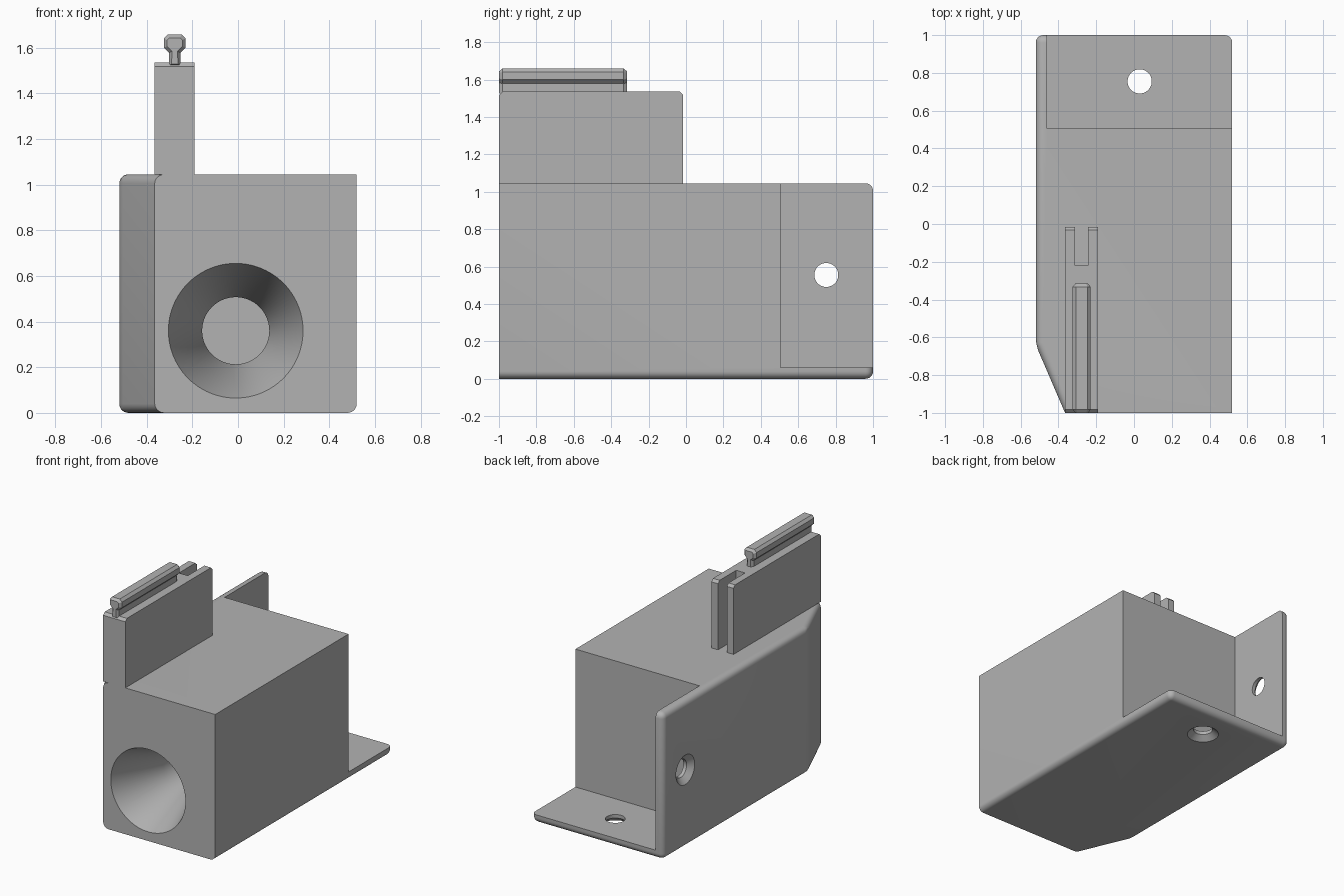
import bpy, bmesh, math
from mathutils import Matrix, Vector

if "Cube" in bpy.data.objects:
    bpy.data.objects.remove(bpy.data.objects["Cube"], do_unlink=True)

GREY = (0.45, 0.45, 0.45, 1)
grey = bpy.data.materials.new("plain_grey")
grey.use_nodes = True
grey.diffuse_color = GREY
grey.node_tree.nodes["Principled BSDF"].inputs["Base Color"].default_value = GREY


def finish(name, bm):
    bmesh.ops.recalc_face_normals(bm, faces=bm.faces)
    mesh = bpy.data.meshes.new(name)
    bm.to_mesh(mesh)
    bm.free()
    mesh.materials.append(grey)
    ob = bpy.data.objects.new(name, mesh)
    bpy.context.collection.objects.link(ob)
    return ob


def prism(outline, to_3d, start, end):
    """Extrude a 2D outline between two levels along the remaining axis."""
    bm = bmesh.new()
    a, b = [[bm.verts.new(to_3d(p, q, t)) for p, q in outline] for t in (start, end)]
    n = len(outline)
    bm.faces.new(a)
    bm.faces.new(b)
    for i in range(n):
        j = (i + 1) % n
        bm.faces.new((a[i], a[j], b[j], b[i]))
    bmesh.ops.recalc_face_normals(bm, faces=bm.faces)
    return bm


def box(name, x0, x1, y0, y1, z0, z1):
    return finish(name, prism([(x0, y0), (x1, y0), (x1, y1), (x0, y1)],
                              lambda p, q, t: (p, q, t), z0, z1))


def lathe(name, profile, origin, axis, sides=64):
    """Solid of revolution from (radius, depth) pairs along an axis."""
    bm = bmesh.new()
    turn = Vector((0, 0, 1)).rotation_difference(Vector(axis)).to_matrix().to_4x4()
    place = Matrix.Translation(origin) @ turn
    rings = []
    for r, h in profile:
        angles = [math.tau * i / sides for i in range(sides)]
        rings.append([bm.verts.new(place @ Vector((r * math.cos(a), r * math.sin(a), h)))
                      for a in angles])
    for a, b in zip(rings, rings[1:]):
        for i in range(sides):
            j = (i + 1) % sides
            bm.faces.new((a[i], a[j], b[j], b[i]))
    bm.faces.new(rings[0])
    bm.faces.new(rings[-1])
    return finish(name, bm)


def cut(target, cutter):
    mod = target.modifiers.new("cut", "BOOLEAN")
    mod.operation = "DIFFERENCE"
    mod.solver = "EXACT"
    mod.object = cutter
    bpy.context.view_layer.objects.active = target
    bpy.ops.object.modifier_apply(modifier=mod.name)
    bpy.data.objects.remove(cutter, do_unlink=True)


def smooth(ob):
    bpy.ops.object.select_all(action="DESELECT")
    ob.select_set(True)
    bpy.context.view_layer.objects.active = ob
    bpy.ops.object.shade_smooth_by_angle(angle=math.radians(25))


# Main block: slanted front corner, rounded along the bottom, back and slanted side
HALF, TOP, SLANT_X = 0.52, 1.045, -0.365
bm = prism([(SLANT_X, -1), (HALF, -1), (HALF, 1), (-HALF, 1), (-HALF, -0.64)],
           lambda p, q, t: (p, q, t), 0, TOP)


def is_rounded(edge):
    a, b = (v.co for v in edge.verts)
    mid = (a + b) / 2
    if mid.y < -0.99:
        return False
    return not (mid.z > TOP - 0.01 and mid.x > HALF - 0.01)


bmesh.ops.bevel(bm, geom=[e for e in bm.edges if is_rounded(e)], offset=0.04,
                offset_type="OFFSET", segments=6, profile=0.5, affect="EDGES",
                clamp_overlap=True)
body = finish("body", bm)

# Back recess leaves a thin side flange and a thin bottom flange
cut(body, box("recess_cutter", -0.46, 1, 0.505, 1.5, 0.06, 1.5))

# Funnel opening leading into a blind bore
cut(body, lathe("funnel_cutter", [(0.303, -0.02), (0.295, 0), (0.147, 0.38), (0.147, 1.3)],
                (-0.01, -1, 0.36), (0, 1, 0), 96))

# Countersunk screw holes in both flanges
screw = [(0.105, -0.02), (0.105, 0), (0.064, 0.035), (0.064, 0.1)]
cut(body, lathe("side_hole_cutter", screw, (-HALF, 0.75, 0.555), (1, 0, 0)))
cut(body, lathe("bottom_hole_cutter", screw, (0.03, 0.755, 0), (0, 0, 1)))
smooth(body)

# Upright fin with chamfered top ends and an open slot at its back
FIN_TOP, C = 1.535, 0.018
fin = finish("fin", prism(
    [(-1, TOP), (-0.015, TOP), (-0.015, FIN_TOP - C), (-0.015 - C, FIN_TOP),
     (-1 + C, FIN_TOP), (-1, FIN_TOP - C)],
    lambda p, q, t: (t, p, q), SLANT_X, -0.19))
cut(fin, box("slot_cutter", -0.313, -0.243, -0.22, 0.2, TOP - 0.1, 1.7))

# Rail on the fin: narrow stem with a faceted head, chamfered at both ends
MID = -0.277
half = [(0.026, FIN_TOP - C), (0.026, 1.578), (0.048, 1.6), (0.048, 1.64), (0.03, 1.658)]
outline = [(MID + x, z) for x, z in half] + [(MID - x, z) for x, z in reversed(half)]
bm = prism(outline, lambda p, q, t: (p, t, q), -1, -0.315)
ends = [f for f in bm.faces if abs(f.normal.y) > 0.9]
bmesh.ops.inset_individual(bm, faces=ends, thickness=0.016, depth=0)
for f in bm.faces:
    if abs(f.normal.y) > 0.9 and f not in ends:
        f.tag = True
outer = {v for f in bm.faces if f.tag for v in f.verts} - {v for f in ends for v in f.verts}
for v in outer:
    v.co.y += C if v.co.y < -0.6 else -C
finish("rail", bm)
